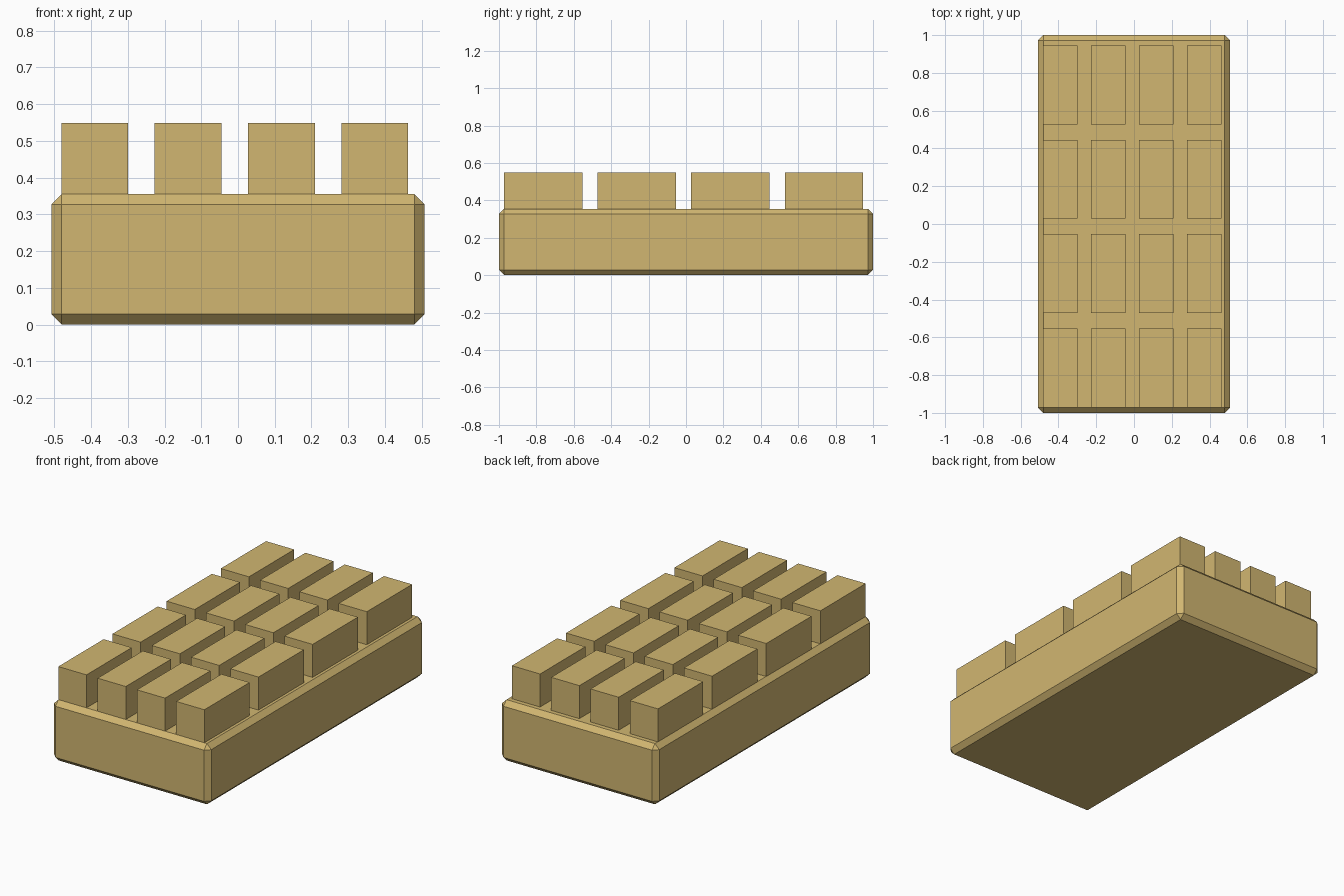
import bpy

# Remove the default cube
cube = bpy.data.objects.get("Cube")
if cube:
    bpy.data.objects.remove(cube, do_unlink=True)

# Single sandy colour
SAND = (0.64, 0.47, 0.165, 1.0)
sand = bpy.data.materials.new("sand")
sand.use_nodes = True
sand.diffuse_color = SAND
sand.node_tree.nodes["Principled BSDF"].inputs["Base Color"].default_value = SAND


def box(name, low, high):
    """Axis-aligned box between two corners, with its size applied."""
    centre = [(a + b) / 2 for a, b in zip(low, high)]
    bpy.ops.mesh.primitive_cube_add(size=1, location=centre)
    obj = bpy.context.object
    obj.name = name
    obj.scale = [b - a for a, b in zip(low, high)]
    bpy.ops.object.transform_apply(location=False, rotation=False, scale=True)
    obj.data.materials.append(sand)
    return obj


# Chamfered base slab
BASE_TOP = 0.355
base = box("base", (-0.508, -1, 0), (0.508, 1, BASE_TOP))
chamfer = base.modifiers.new("chamfer", 'BEVEL')
chamfer.width = 0.028
chamfer.segments = 1

# Four by four grid of raised blocks, set slightly towards the front right
START_X, START_Y = -0.481, -0.972
PITCH_X, PITCH_Y = 0.254, 0.5
WIDTH, DEPTH, BLOCK_TOP = 0.182, 0.418, 0.548
for row in range(4):
    for column in range(4):
        x = START_X + column * PITCH_X
        y = START_Y + row * PITCH_Y
        box(f"block_row{row + 1}_column{column + 1}",
            (x, y, BASE_TOP), (x + WIDTH, y + DEPTH, BLOCK_TOP))
